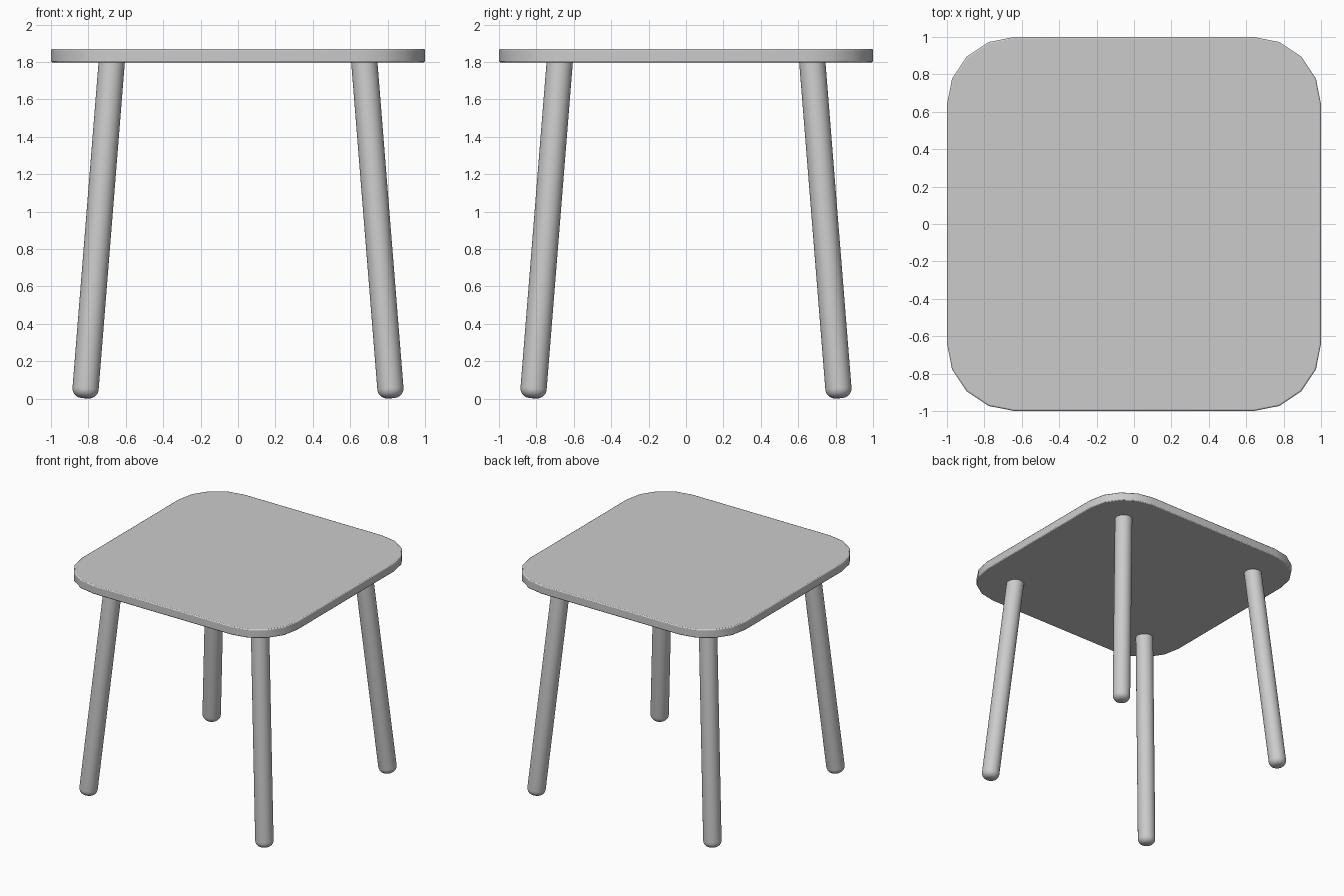
import bpy, bmesh
from math import sin, cos, pi
from mathutils import Vector

if "Cube" in bpy.data.objects:
    bpy.data.objects.remove(bpy.data.objects["Cube"])


def finish(name, bm):
    mesh = bpy.data.meshes.new(name)
    bmesh.ops.recalc_face_normals(bm, faces=bm.faces)
    bm.to_mesh(mesh)
    bm.free()
    ob = bpy.data.objects.new(name, mesh)
    bpy.context.collection.objects.link(ob)
    return ob


def smooth(ob, angle):
    bpy.ops.object.select_all(action='DESELECT')
    ob.select_set(True)
    bpy.context.view_layer.objects.active = ob
    bpy.ops.object.shade_smooth_by_angle(angle=angle)


# Table top: square with four-segment rounded corners, softened rim
R, BOTTOM, TOP = 0.36, 1.797, 1.87
bm = bmesh.new()
outline = []
for k, (sx, sy) in enumerate([(1, 1), (-1, 1), (-1, -1), (1, -1)]):
    for i in range(5):
        a = k * pi / 2 + i * pi / 8
        outline.append(bm.verts.new((sx * (1 - R) + R * cos(a), sy * (1 - R) + R * sin(a), BOTTOM)))
face = bm.faces.new(outline)
ext = bmesh.ops.extrude_face_region(bm, geom=[face])
bmesh.ops.translate(bm, vec=(0, 0, TOP - BOTTOM),
                    verts=[g for g in ext['geom'] if isinstance(g, bmesh.types.BMVert)])
table_top = finish("table_top", bm)
bev = table_top.modifiers.new("rim", 'BEVEL')
bev.width, bev.segments, bev.limit_method, bev.angle_limit = 0.008, 2, 'ANGLE', 1.0
smooth(table_top, 0.7)


# Splayed round legs with rounded feet
def leg(name, sx, sy, radius=0.07, foot=0.05, sides=32):
    a = Vector((0.819 * sx, 0.819 * sy, 0.003))
    b = Vector((0.675 * sx, 0.675 * sy, 1.803))
    length = (b - a).length
    profile = [(radius - foot + foot * sin(t * pi / 12), foot - foot * cos(t * pi / 12)) for t in range(7)]
    profile.append((radius, length))
    bm = bmesh.new()
    rings = [[bm.verts.new((r * cos(2 * pi * i / sides), r * sin(2 * pi * i / sides), z))
              for i in range(sides)] for r, z in profile]
    for lo, hi in zip(rings, rings[1:]):
        for i in range(sides):
            j = (i + 1) % sides
            bm.faces.new((lo[i], lo[j], hi[j], hi[i]))
    bm.faces.new(rings[0])
    bm.faces.new(rings[-1])
    bmesh.ops.transform(bm, verts=bm.verts, matrix=(b - a).to_track_quat('Z', 'Y').to_matrix().to_4x4())
    bmesh.ops.translate(bm, verts=bm.verts, vec=a)
    smooth(finish(name, bm), 0.7)


for sx, side in ((-1, "left"), (1, "right")):
    for sy, end in ((-1, "front"), (1, "back")):
        leg(f"{end}_{side}_leg", sx, sy)
